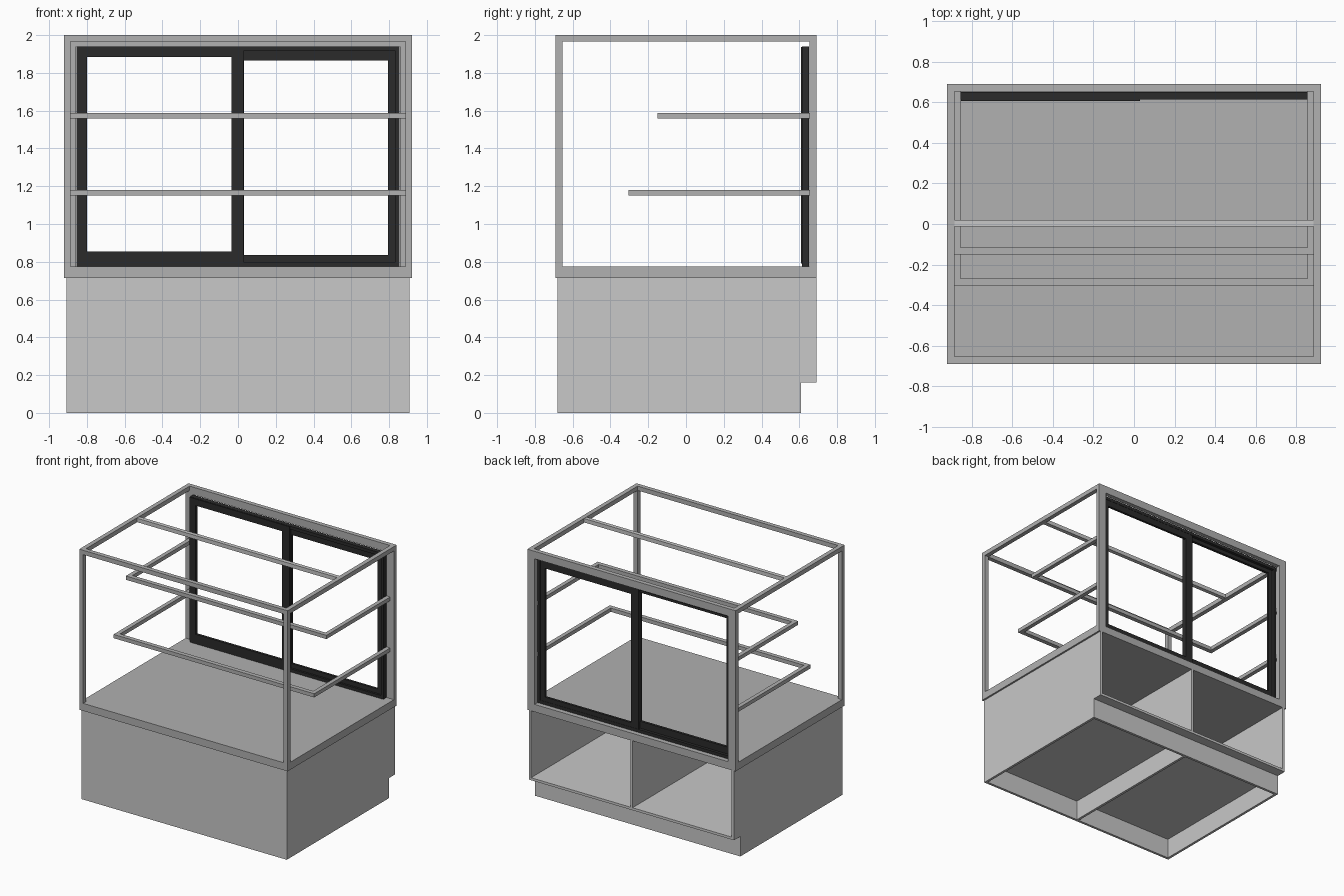
import bpy
import bmesh

default = bpy.data.objects.get("Cube")
if default:
    bpy.data.objects.remove(default, do_unlink=True)


def material(name, value):
    m = bpy.data.materials.new(name)
    m.use_nodes = True
    colour = (value, value, value, 1)
    m.diffuse_color = colour
    m.node_tree.nodes["Principled BSDF"].inputs["Base Color"].default_value = colour
    return m


LIGHT = material("light grey panel", 0.58)
FRAME = material("mid grey frame", 0.44)
DARK = material("charcoal door", 0.024)


def finish(name, bm, mat):
    bmesh.ops.recalc_face_normals(bm, faces=bm.faces)
    mesh = bpy.data.meshes.new(name)
    bm.to_mesh(mesh)
    bm.free()
    mesh.materials.append(mat)
    obj = bpy.data.objects.new(name, mesh)
    bpy.context.collection.objects.link(obj)
    return obj


def box(name, x, y, z, mat):
    """Box from (min, max) pairs on each axis."""
    bm = bmesh.new()
    bmesh.ops.create_cube(bm, size=1)
    for v in bm.verts:
        v.co = [(r[0] + r[1]) / 2 + c * (r[1] - r[0]) for r, c in zip((x, y, z), v.co)]
    return finish(name, bm, mat)


def prism(name, outline, axis, lo, hi, mat):
    """Extrude a 2D outline along x (outline in y, z) or z (outline in x, y)."""
    bm = bmesh.new()
    pts = [(lo, a, b) if axis == "x" else (a, b, lo) for a, b in outline]
    face = bm.faces.new([bm.verts.new(p) for p in pts])
    grown = bmesh.ops.extrude_face_region(bm, geom=[face])
    step = (hi - lo, 0, 0) if axis == "x" else (0, 0, hi - lo)
    verts = [g for g in grown["geom"] if isinstance(g, bmesh.types.BMVert)]
    bmesh.ops.translate(bm, verts=verts, vec=step)
    return finish(name, bm, mat)


def window(name, x, z, hole_x, hole_z, y, mat):
    """Upright rectangular frame around an opening."""
    bm = bmesh.new()
    rings = []
    for depth in y:
        for xs, zs in ((x, z), (hole_x, hole_z)):
            corners = ((0, 0), (1, 0), (1, 1), (0, 1))
            rings.append([bm.verts.new((xs[i], depth, zs[j])) for i, j in corners])
    fo, fi, bo, bi = rings
    for a, b in ((fo, fi), (bo, bi), (fo, bo), (fi, bi)):
        for i in range(4):
            j = (i + 1) % 4
            bm.faces.new((a[i], a[j], b[j], b[i]))
    return finish(name, bm, mat)


W, D, T = 0.922, 0.69, 0.035      # frame half width, half depth, bar size
BW, P = 0.908, 0.02               # cabinet half width, panel thickness
DECK, TOP, KICK, KICK_Y = 0.715, 2.0, 0.16, 0.61

# Cabinet: notched upright panels, front, floor and plinth
profile = [(-0.68, 0), (KICK_Y, 0), (KICK_Y, KICK), (D, KICK), (D, DECK), (-0.68, DECK)]
for name, x in (("right_panel", -BW), ("left_panel", BW - P), ("divider", -P / 2)):
    prism(name, profile, "x", x, x + P, LIGHT)
box("front_panel", (-BW + P, BW - P), (-0.68, -0.68 + P), (0, DECK), LIGHT)
for name, a, b in (("right", -BW + P, -P / 2), ("left", P / 2, BW - P)):
    box(name + "_cabinet_floor", (a, b), (-0.66, D), (KICK, KICK + P), LIGHT)
    box(name + "_plinth", (a, b), (KICK_Y - P, KICK_Y), (0, KICK), LIGHT)

# Display deck
deck_top = 0.775
box("display_deck", (-W, W), (-D, D), (DECK, deck_top), FRAME)

# Display frame
for side, s in (("right", -1), ("left", 1)):
    outer, inner = s * W, s * (W - T)
    xs = sorted((outer, inner))
    box(side + "_front_post", xs, (-D, -D + T), (deck_top, TOP - T), FRAME)
    box(side + "_top_rail", xs, (-D + T, D - T), (TOP - T, TOP), FRAME)
box("front_top_rail", (-W, W), (-D, -D + T), (TOP - T, TOP), FRAME)
window("rear_frame", (-W, W), (deck_top - 0.01, TOP), (-0.857, 0.857),
       (deck_top, 1.94), (D - T, D), FRAME)
box("top_crossbar", (-W + T, W - T), (-0.012, 0.02), (TOP - 0.033, TOP - 0.002), LIGHT)

# U-shaped shelf supports
for name, front, z in (("lower_shelf", -0.305, 1.15), ("upper_shelf", -0.15, 1.558)):
    o, i, back = 0.888, 0.855, D - T
    outline = [(-o, front), (o, front), (o, back), (i, back),
               (i, front + T), (-i, front + T), (-i, back), (-o, back)]
    prism(name, outline, "z", z, z + 0.03, FRAME)

# Sliding doors in a slim track frame
window("door_track", (-0.856, 0.856), (deck_top, 1.94), (-0.835, 0.835),
       (0.8, 1.915), (0.615, 0.652), DARK)
window("right_door", (-0.853, 0.03), (0.79, 1.938), (-0.8, -0.035),
       (0.855, 1.885), (0.608, 0.629), DARK)
window("left_door", (-0.033, 0.85), (0.785, 1.925), (0.032, 0.795),
       (0.835, 1.865), (0.631, 0.65), DARK)
